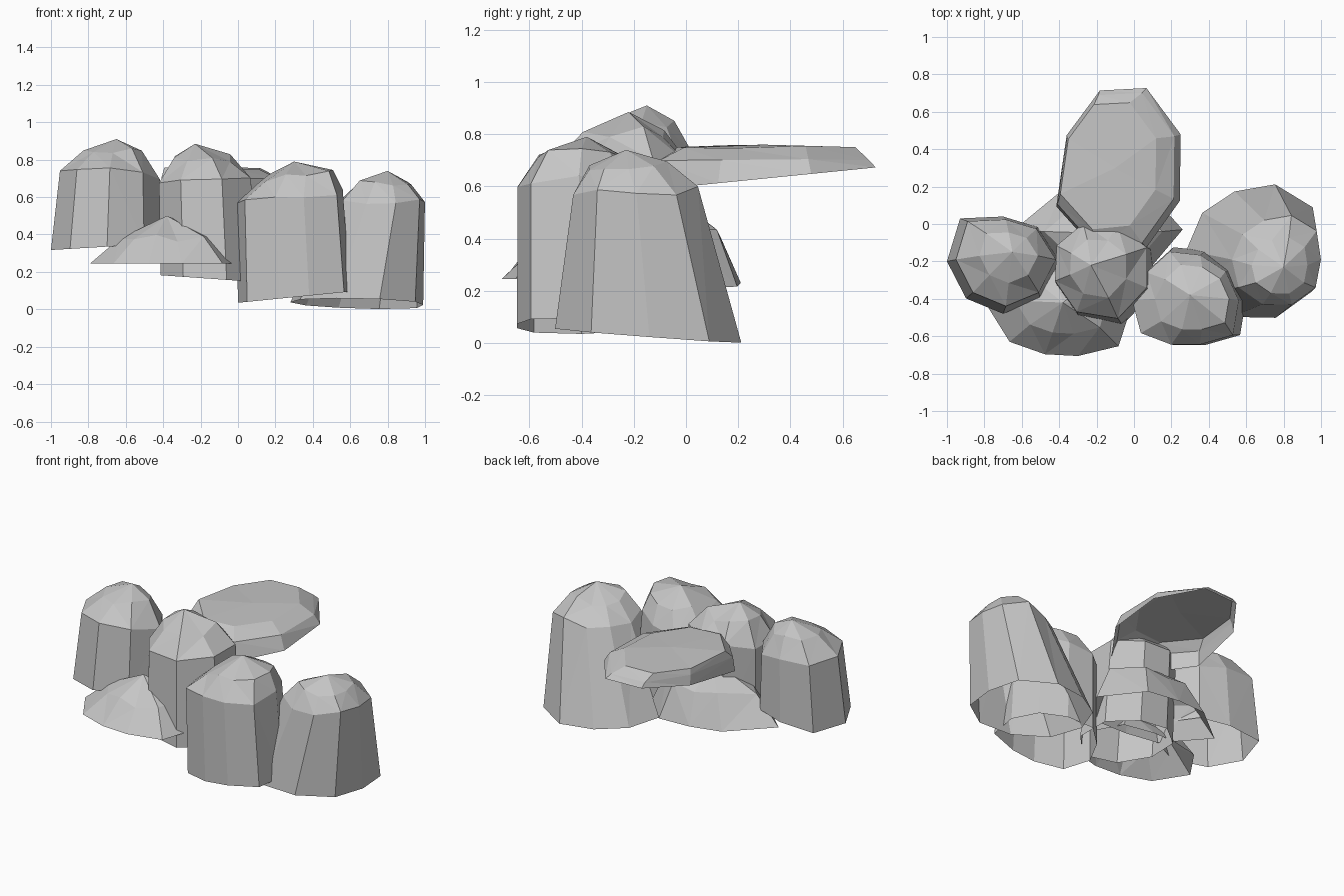
import bpy, bmesh, random
from math import sin, cos, tau, radians

cube = bpy.data.objects.get("Cube")
if cube:
    bpy.data.objects.remove(cube)

random.seed(4)

stone = bpy.data.materials.new("grey_stone")
stone.use_nodes = True
colour = (0.56, 0.56, 0.56, 1)
stone.diffuse_color = colour
stone.node_tree.nodes["Principled BSDF"].inputs["Base Color"].default_value = colour


def rock(name, centre, radii, rim, tilt, rings, apex, lean=0, stretch=1.0, rough=0.025, phase=0):
    """Open-bottomed faceted rock: a tilted rim, narrowing rings and an apex.
    Each ring is (height, scale, shift x, shift y); lean tilts the rings along x."""
    bm = bmesh.new()
    cx, cy = centre
    loops = []
    for level, (z, scale, dx, dy) in enumerate([(rim, 1, 0, 0)] + rings):
        loop = []
        for i, r in enumerate(radii):
            a = tau * i / len(radii) + radians(phase)
            ox = r * scale * cos(a)
            oy = r * scale * sin(a) * stretch
            if level:
                h = z + lean * ox + random.uniform(-rough, rough)
            else:
                h = z + tilt[0] * ox + tilt[1] * oy
            loop.append(bm.verts.new((cx + dx + ox, cy + dy + oy, h)))
        loops.append(loop)
    tip = bm.verts.new(apex)
    n = len(radii)
    for low, high in zip(loops, loops[1:]):
        for i in range(n):
            j = (i + 1) % n
            bm.faces.new((low[i], low[j], high[j], high[i]))
    for i in range(n):
        bm.faces.new((loops[-1][i], loops[-1][(i + 1) % n], tip))
    bmesh.ops.triangulate(bm, faces=bm.faces[:])
    mesh = bpy.data.meshes.new(name)
    bm.to_mesh(mesh)
    bm.free()
    mesh.materials.append(stone)
    obj = bpy.data.objects.new(name, mesh)
    bpy.context.collection.objects.link(obj)
    return obj


# Tall boulders
rock("tall_end_rock", centre=(-.7, -.2),
     radii=[.3, .26, .24, .325, .3, .28, .28, .28],
     rim=.335, tilt=(.06, 0),
     rings=[(.735, .89, .015, .01), (.85, .52, .03, .03)],
     apex=(-.65, -.15, .91), lean=-.1)
rock("tall_middle_rock", centre=(-.17, -.24),
     radii=[.29, .25, .25, .26, .26, .29, .32, .3],
     rim=.165, tilt=(-.07, 0),
     rings=[(.685, .95, -.02, .02), (.81, .58, -.03, .02)],
     apex=(-.23, -.22, .885), phase=20)
rock("tall_front_rock", centre=(.3, -.4),
     radii=[.3, .28, .27, .29, .27, .3, .31, .26, .26, .33],
     rim=.065, tilt=(.1, 0),
     rings=[(.59, .95, -.025, -.01), (.72, .66, .01, 0)],
     apex=(.3, -.38, .79), lean=.1)
rock("wide_side_rock", centre=(.64, -.14),
     radii=[.35, .39, .37, .33, .34, .36, .38, .375, .38, .38],
     rim=.03, tilt=(-.02, -.075),
     rings=[(.575, .67, .125, -.05), (.675, .42, .14, -.08)],
     apex=(.8, -.23, .74))

# Low boulders tucked in at the front and back
rock("low_front_rock", centre=(-.39, -.43),
     radii=[.38, .34, .25, .25, .33, .4, .34, .28, .29, .38],
     rim=.245, tilt=(0, 0),
     rings=[(.38, .64, .01, .02)],
     apex=(-.38, -.42, .5), lean=.1)
rock("low_back_rock", centre=(-.17, -.03),
     radii=[.43, .32, .24, .3, .47, .33, .25, .33],
     rim=.23, tilt=(-.06, 0),
     rings=[(.42, .7, .02, -.01)],
     apex=(-.15, -.05, .56))

# Flat slab reaching out over the back
rock("overhanging_slab", centre=(-.06, .3),
     radii=[.335, .33, .32, .325, .385, .35, .33, .33],
     rim=.63, tilt=(0, .1),
     rings=[(.705, .94, -.015, 0), (.752, .77, -.06, .02)],
     apex=(-.1, .3, .76), stretch=1.4, rough=.006, phase=22.5)
